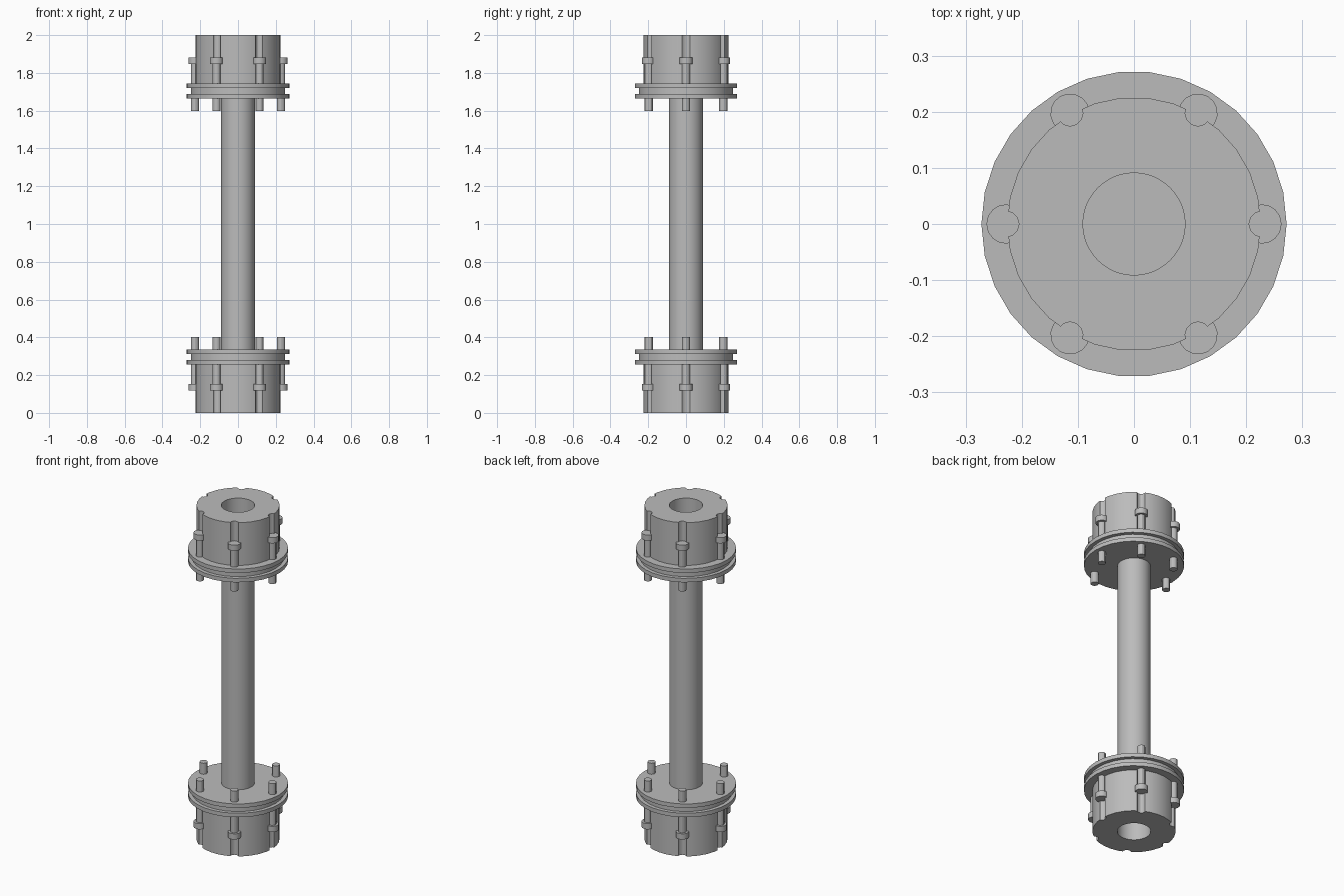
import bpy
import math

cube = bpy.data.objects.get("Cube")
if cube:
    bpy.data.objects.remove(cube, do_unlink=True)

steel = bpy.data.materials.new("grey steel")
steel.use_nodes = True
GREY = (0.5, 0.5, 0.5, 1)
steel.diffuse_color = GREY
steel.node_tree.nodes["Principled BSDF"].inputs["Base Color"].default_value = GREY


def cylinder(name, radius, z0, z1, sides, x=0, y=0, turn=0):
    """Upright cylinder between two heights, first corner facing +x."""
    bpy.ops.mesh.primitive_cylinder_add(
        vertices=sides, radius=radius, depth=abs(z1 - z0),
        location=(x, y, (z0 + z1) / 2), rotation=(0, 0, math.pi / 2 + turn))
    obj = bpy.context.object
    obj.name = name
    obj.data.materials.append(steel)
    return obj


def smooth(obj):
    bpy.ops.object.select_all(action='DESELECT')
    obj.select_set(True)
    bpy.context.view_layer.objects.active = obj
    bpy.ops.object.shade_smooth_by_angle(angle=math.radians(30))


def cut(obj, cutter):
    mod = obj.modifiers.new("cut", 'BOOLEAN')
    mod.operation = 'DIFFERENCE'
    mod.solver = 'EXACT'
    mod.object = cutter
    bpy.context.view_layer.objects.active = obj
    bpy.ops.object.modifier_apply(modifier=mod.name)
    bpy.data.objects.remove(cutter, do_unlink=True)


BOLT_CIRCLE = 0.228
BOLTS = [i * math.pi / 3 for i in range(6)]

smooth(cylinder("shaft", 0.09, 0.30, 1.70, 48))

# Both couplings share one layout, measured inward from the end face
for end, height in (("lower", lambda d: d), ("upper", lambda d: 2 - d)):
    # Hub with a shaft bore and bolt grooves
    hub = cylinder(end + "_hub", 0.226, height(0), height(0.27), 30)
    cut(hub, cylinder("bore", 0.091, height(-0.1), height(0.35), 48))
    for a in BOLTS:
        x, y = BOLT_CIRCLE * math.cos(a), BOLT_CIRCLE * math.sin(a)
        cut(hub, cylinder("groove", 0.023, height(-0.1), height(0.35), 12, x, y, a))
    smooth(hub)

    # Flange pair around a thinner spacer
    for part, radius, near, far in (("hub_flange", 0.272, 0.256, 0.28),
                                    ("spacer", 0.25, 0.28, 0.312),
                                    ("shaft_flange", 0.272, 0.312, 0.336)):
        smooth(cylinder(f"{end}_{part}", radius, height(near), height(far), 30))

    # Ring of bolts
    for i, a in enumerate(BOLTS):
        x, y = BOLT_CIRCLE * math.cos(a), BOLT_CIRCLE * math.sin(a)
        smooth(cylinder(f"{end}_bolt_{i + 1}", 0.022, height(0.13), height(0.402), 12, x, y, a))
        smooth(cylinder(f"{end}_bolt_head_{i + 1}", 0.035, height(0.118), height(0.152), 16, x, y, a))
